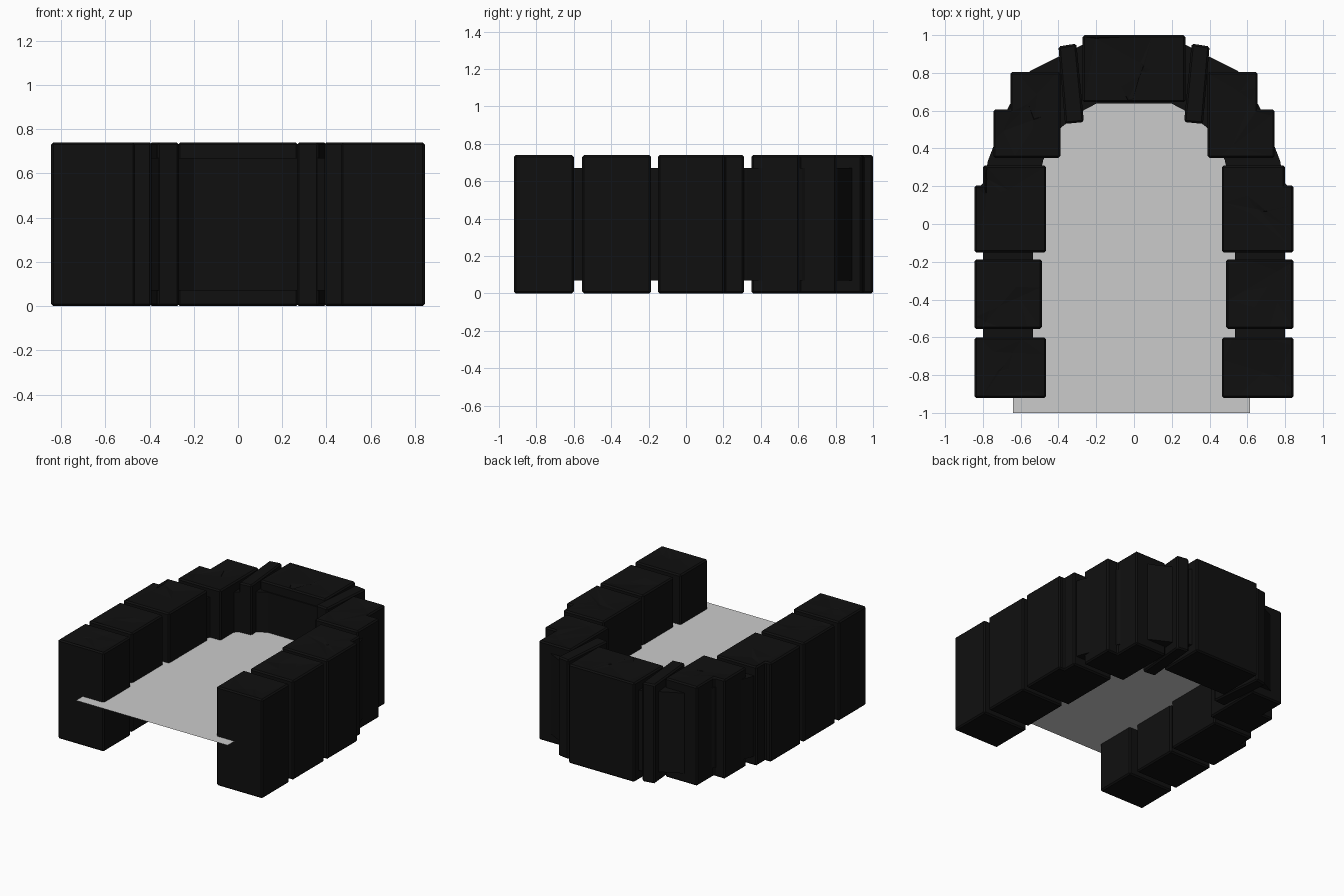
import bpy, bmesh, random
from mathutils import Vector

if "Cube" in bpy.data.objects:
    bpy.data.objects.remove(bpy.data.objects["Cube"])

random.seed(4)
TOP = 0.74

stone = bpy.data.materials.new("dark_stone")
stone.diffuse_color = (0.005, 0.005, 0.005, 1)
stone.use_nodes = True
stone.node_tree.nodes["Principled BSDF"].inputs["Base Color"].default_value = stone.diffuse_color


def prism(name, outline, z0, z1, bevel=0.0, cracks=0):
    """Extrude an xy outline, chamfer its edges, optionally chip its upper face."""
    bm = bmesh.new()
    face = bm.faces.new([bm.verts.new((x, y, z0)) for x, y in outline])
    ext = bmesh.ops.extrude_face_region(bm, geom=[face])
    moved = [g for g in ext["geom"] if isinstance(g, bmesh.types.BMVert)]
    bmesh.ops.translate(bm, verts=moved, vec=(0, 0, z1 - z0))
    bmesh.ops.recalc_face_normals(bm, faces=bm.faces)
    if bevel:
        bmesh.ops.bevel(bm, geom=bm.edges[:], offset=bevel, segments=1,
                        affect='EDGES', profile=0.5)
    # rough facets on the upper face
    cx = sum(p[0] for p in outline) / len(outline)
    cy = sum(p[1] for p in outline) / len(outline)
    for i in range(cracks):
        tops = [f for f in bm.faces if f.normal.z > 0.99]
        geom = tops + list({e for f in tops for e in f.edges}) \
            + list({v for f in tops for v in f.verts})
        n = Vector((random.uniform(-1, 1), random.uniform(-1, 1), 0)).normalized()
        co = (cx + random.uniform(-.1, .1), cy + random.uniform(-.1, .1), 0)
        bmesh.ops.bisect_plane(bm, geom=geom, plane_co=co, plane_no=n)
    if cracks:
        inner = [v for v in bm.verts if v.co.z > z1 - 1e-4
                 and all(f.normal.z > 0.99 for f in v.link_faces)]
        for v in inner:
            v.co.z -= random.uniform(0.003, 0.012)
        bmesh.ops.triangulate(bm, faces=[f for f in bm.faces if f.normal.z > 0.5])
    bmesh.ops.recalc_face_normals(bm, faces=bm.faces)
    me = bpy.data.meshes.new(name)
    bm.to_mesh(me)
    bm.free()
    me.materials.append(stone)
    ob = bpy.data.objects.new(name, me)
    bpy.context.collection.objects.link(ob)
    return ob


def rect(x0, x1, y0, y1):
    return [(x0, y0), (x1, y0), (x1, y1), (x0, y1)]


# blocks of one side of the arch, mirrored to the other
side_blocks = {
    "foot_block": rect(.465, .845, -.92, -.60),
    "lower_block": rect(.487, .845, -.555, -.187),
    "middle_block": [(.465, -.15), (.845, -.15), (.845, .205), (.80, .205),
                     (.80, .31), (.465, .31)],
    "shoulder_block": [(.39, .35), (.745, .35), (.745, .605), (.655, .605),
                       (.655, .805), (.39, .805)],
    "wedge_stone": [(.265, .54), (.365, .53), (.40, .94), (.305, .955)],
}
for name, pts in side_blocks.items():
    n = 2 if name == "wedge_stone" else 5
    prism(name + "_right", pts, 0, TOP, 0.01, n)
    prism(name + "_left", [(-x, y) for x, y in reversed(pts)], 0, TOP, 0.01, n)

# keystone at the crown
prism("keystone", rect(-.272, .272, .645, 1.0), 0, TOP, 0.01, 6)

# recessed core seen in the joints
half = [(.535, -.90), (.80, -.90), (.80, .15), (.775, .33), (.665, .62),
        (.55, .81), (.27, .95)]
inner = [(.20, .637), (.27, .60), (.40, .50), (.48, .34), (.535, .10)]
outline = half + [(-x, y) for x, y in reversed(half)] \
    + [(-x, y) for x, y in reversed(inner)] + inner
prism("arch_core", outline, .07, .67)

# thin panel filling the opening
me = bpy.data.meshes.new("opening_panel")
z = TOP / 2
me.from_pydata([(x, y, z) for x, y in rect(-.64, .615, -1.0, .75)], [], [(0, 1, 2, 3)])
bpy.context.collection.objects.link(bpy.data.objects.new("opening_panel", me))
